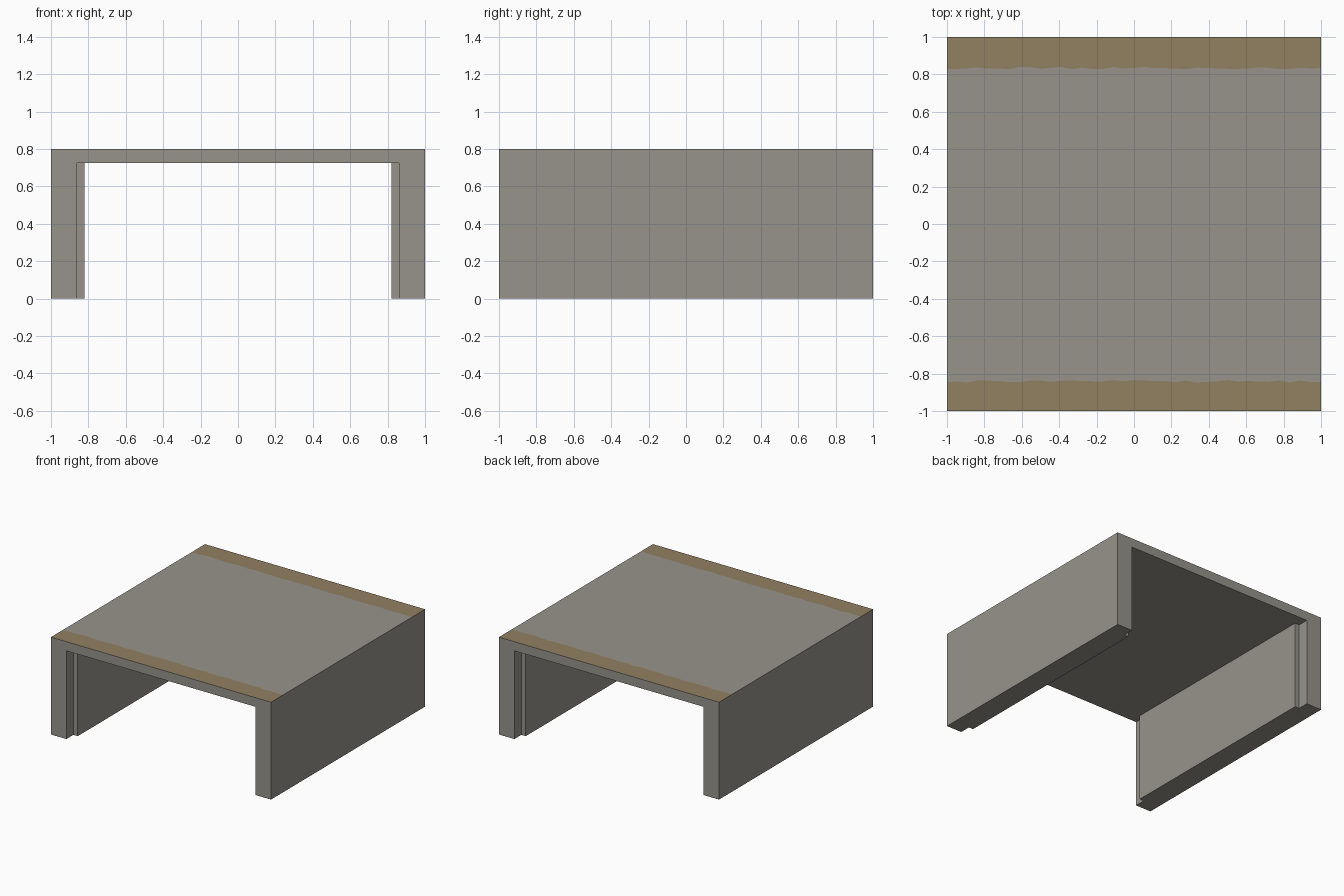
import bpy, bmesh, math, random
from mathutils import Vector

if "Cube" in bpy.data.objects:
    bpy.data.objects.remove(bpy.data.objects["Cube"])

random.seed(4)
H = 0.8        # overall height
COLS = 36      # steps along the ragged paint edge


def material(name, rgb):
    m = bpy.data.materials.new(name)
    m.diffuse_color = (*rgb, 1)
    m.use_nodes = True
    m.node_tree.nodes["Principled BSDF"].inputs["Base Color"].default_value = m.diffuse_color
    return m


grey = material("stone grey", (0.305, 0.295, 0.258))
tan = material("earth tan", (0.290, 0.216, 0.122))


def box_bm(bm, lo, hi):
    verts = bmesh.ops.create_cube(bm, size=1)["verts"]
    for v in verts:
        v.co = Vector([(a + b) / 2 + c * (b - a) for a, b, c in zip(lo, hi, v.co)])


def to_object(bm, name):
    me = bpy.data.meshes.new(name)
    bm.to_mesh(me)
    bm.free()
    ob = bpy.data.objects.new(name, me)
    bpy.context.collection.objects.link(ob)
    return ob


# Solid block whose top is split into a grey deck and two ragged tan borders
bm = bmesh.new()
rows = [[], [], [], []]
for i in range(COLS + 1):
    x = -1 + 2 * i / COLS
    ys = (-1, -0.84 + random.uniform(-0.008, 0.006),
          0.835 + random.uniform(-0.008, 0.006), 1)
    for row, y in zip(rows, ys):
        row.append(bm.verts.new((x, y, 0)))
for r in range(3):
    for i in range(COLS):
        bm.faces.new((rows[r][i], rows[r][i + 1], rows[r + 1][i + 1], rows[r + 1][i]))
ext = bmesh.ops.extrude_face_region(bm, geom=bm.faces[:], use_keep_orig=True)
for v in [g for g in ext["geom"] if isinstance(g, bmesh.types.BMVert)]:
    v.co.z = H
bmesh.ops.recalc_face_normals(bm, faces=bm.faces[:])
for f in bm.faces:
    on_top = f.calc_center_median().z > H - 0.001
    f.material_index = int(on_top and abs(f.calc_center_median().y) > 0.88)
bmesh.ops.dissolve_limit(bm, angle_limit=math.radians(0.5), verts=bm.verts[:],
                         edges=bm.edges[:], delimit={'MATERIAL'})
span = to_object(bm, "bridge_span")
span.data.materials.append(grey)
span.data.materials.append(tan)

# Passage cutter, with a wider rebate at both mouths
passages = [((-0.82, -1.2, -0.3), (0.82, 1.2, 0.725)),
            ((-0.86, -1.2, -0.3), (0.86, -0.91, 0.725)),
            ((-0.86, 0.91, -0.3), (0.86, 1.2, 0.725))]
for n, (lo, hi) in enumerate(passages):
    bm = bmesh.new()
    box_bm(bm, lo, hi)
    cutter = to_object(bm, f"passage_cutter_{n}")
    cutter.data.materials.append(grey)
    cutter.hide_render = True
    mod = span.modifiers.new("cut", 'BOOLEAN')
    mod.operation = 'DIFFERENCE'
    mod.solver = 'EXACT'
    mod.object = cutter
    bpy.context.view_layer.objects.active = span
    bpy.ops.object.modifier_apply(modifier=mod.name)
    bpy.data.objects.remove(cutter)
